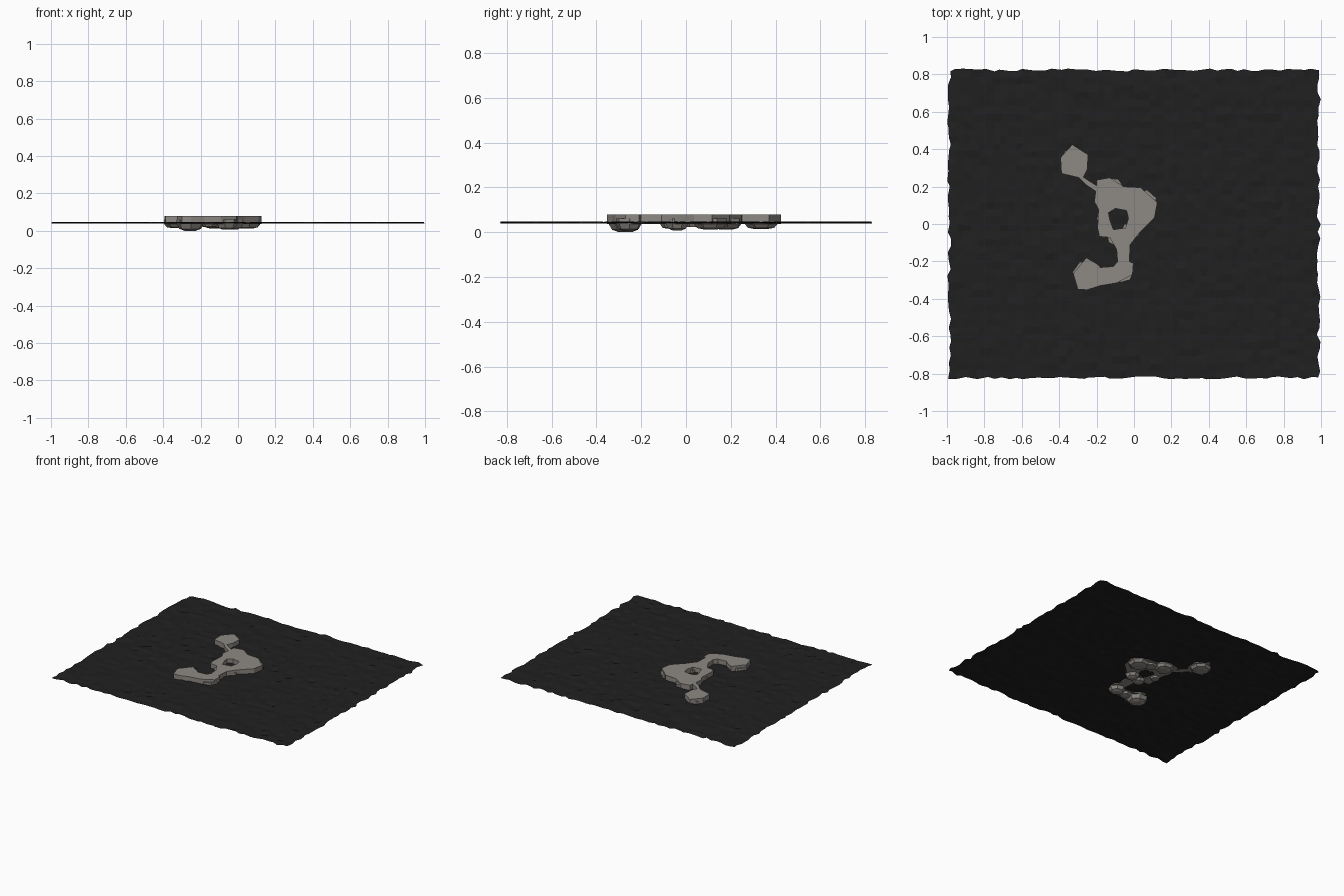
import bpy, bmesh, math, random
from mathutils import Vector
from mathutils.geometry import tessellate_polygon

if "Cube" in bpy.data.objects:
    bpy.data.objects.remove(bpy.data.objects["Cube"])
random.seed(4)

def material(name, c):
    m = bpy.data.materials.new(name)
    m.diffuse_color = (*c, 1)
    m.use_nodes = True
    m.node_tree.nodes["Principled BSDF"].inputs["Base Color"].default_value = m.diffuse_color
    return m

GREY = material("stone grey", (0.27, 0.25, 0.23))
DARK = material("dark ground", (0.0145, 0.0145, 0.0145))

def finish(bm, name, mat):
    me = bpy.data.meshes.new(name)
    bm.to_mesh(me)
    bm.free()
    me.materials.append(mat)
    ob = bpy.data.objects.new(name, me)
    bpy.context.collection.objects.link(ob)
    return ob

# rough ground sheet: flat-shaded grid with small random bumps
bm = bmesh.new()
bmesh.ops.create_grid(bm, x_segments=50, y_segments=42, size=1)
for v in bm.verts:
    v.co = Vector((v.co.x * 0.988 + random.uniform(-.011, .011),
                   v.co.y * 0.823 + random.uniform(-.008, .008),
                   0.043 + random.uniform(-.005, .005)))
for v in bm.verts:
    v.co.x = max(-1, min(1, v.co.x))
finish(bm, "ground_sheet", DARK)

# flat stone slab: outline with a hole, extruded
OUTER = [(-.33, .425), (-.245, .37), (-.25, .29), (-.27, .25), (-.2, .205),
         (-.2, .235), (-.13, .248), (-.055, .2), (.035, .195), (.125, .115),
         (.11, .035), (.035, -.04), (-.02, -.11), (-.025, -.2), (-.003, -.21),
         (-.008, -.27), (-.09, -.315), (-.18, -.33), (-.25, -.352), (-.3, -.35),
         (-.325, -.265), (-.255, -.18), (-.195, -.215), (-.18, -.232),
         (-.11, -.227), (-.088, -.2), (-.093, -.136), (-.13, -.072),
         (-.185, -.067), (-.195, -.02), (-.19, .078), (-.212, .12),
         (-.205, .175), (-.255, .208), (-.295, .248), (-.388, .27), (-.393, .355)]
HOLE = [(-.136, .06), (-.1, .083), (-.04, .072), (-.03, .03), (-.045, -.02),
        (-.11, -.03), (-.13, .025)]
bm = bmesh.new()
loops = [[Vector((x, y, 0.078)) for x, y in p] for p in (OUTER, HOLE)]
verts = [bm.verts.new(p) for loop in loops for p in loop]
for tri in tessellate_polygon(loops):
    bm.faces.new([verts[i] for i in tri])
ext = bmesh.ops.extrude_face_region(bm, geom=bm.faces[:], use_keep_orig=True)
for g in ext["geom"]:
    if isinstance(g, bmesh.types.BMVert):
        g.co.z = 0.037
bmesh.ops.recalc_face_normals(bm, faces=bm.faces[:])
finish(bm, "stone_slab", GREY)

# rounded stone undersides poking below the sheet
STONES = [(-.32, .335, .075, .014), (-.12, .18, .07, .012), (-.03, .14, .05, .02),
          (.05, .11, .075, .012), (-.165, .03, .035, .022), (-.1, -.07, .045, .016),
          (-.02, -.04, .05, .008), (-.06, -.255, .058, .006), (-.15, -.275, .045, .018),
          (-.255, -.27, .075, .0)]
for i, (x, y, r, zb) in enumerate(STONES):
    bm = bmesh.new()
    a0 = random.uniform(0, 1)
    rings = []
    for f, z in ((1, .06), (1, .036), (.8, zb * .6 + .011), (.4, zb)):
        rings.append([bm.verts.new((x + r * f * math.cos(a0 + k * math.tau / 7),
                                    y + r * f * math.sin(a0 + k * math.tau / 7), z))
                      for k in range(7)])
    for lo, hi in zip(rings, rings[1:]):
        for k in range(7):
            bm.faces.new((lo[k], lo[(k + 1) % 7], hi[(k + 1) % 7], hi[k]))
    bm.faces.new(rings[0])
    bm.faces.new(rings[-1])
    bmesh.ops.recalc_face_normals(bm, faces=bm.faces[:])
    finish(bm, f"stone_underside_{i}", GREY)
